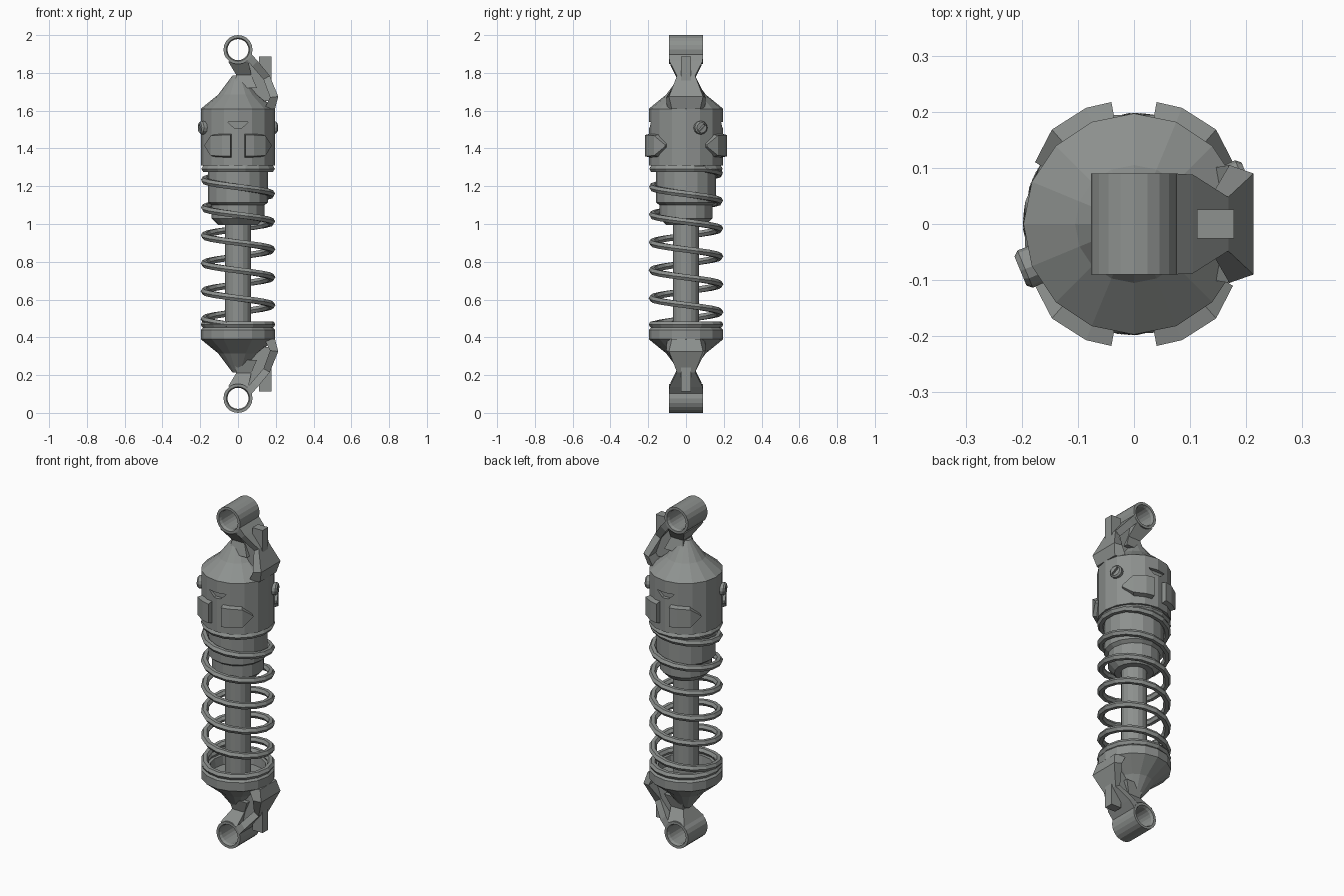
import bpy, bmesh
from math import sin, cos, pi, radians
from mathutils import Matrix, Vector

if "Cube" in bpy.data.objects:
    bpy.data.objects.remove(bpy.data.objects["Cube"])

grey = bpy.data.materials.new("steel_grey")
grey.use_nodes = True
colour = (0.27, 0.285, 0.275, 1)
grey.diffuse_color = colour
grey.node_tree.nodes["Principled BSDF"].inputs["Base Color"].default_value = colour


def make(name, verts, faces, matrix=None):
    bm = bmesh.new()
    vs = [bm.verts.new(v) for v in verts]
    for f in faces:
        bm.faces.new([vs[i] for i in f])
    bmesh.ops.remove_doubles(bm, verts=bm.verts, dist=1e-5)
    if matrix:
        bm.transform(matrix)
    bmesh.ops.recalc_face_normals(bm, faces=bm.faces)
    mesh = bpy.data.meshes.new(name)
    bm.to_mesh(mesh)
    bm.free()
    mesh.materials.append(grey)
    obj = bpy.data.objects.new(name, mesh)
    bpy.context.collection.objects.link(obj)
    return obj


def loft(name, rings, matrix=None, closed=False):
    """Skin a row of equal-sized rings, capped unless closed."""
    n, m = len(rings[0]), len(rings)
    faces = [(i * n + j, i * n + (j + 1) % n,
              (i + 1) % m * n + (j + 1) % n, (i + 1) % m * n + j)
             for i in range(m if closed else m - 1) for j in range(n)]
    if not closed:
        faces += [tuple(range(n)), tuple(range((m - 1) * n, m * n))]
    return make(name, [v for r in rings for v in r], faces, matrix)


def lathe(name, profile, sides=16, matrix=None, closed=False):
    rings = [[(r * cos(2 * pi * k / sides), r * sin(2 * pi * k / sides), z)
              for k in range(sides)] for r, z in profile]
    return loft(name, rings, matrix, closed)


def slab(name, outline, y0, y1, matrix=None):
    return loft(name, [[(x, y, z) for x, z in outline] for y in (y0, y1)], matrix)


def box(name, lo, hi, matrix=None):
    return slab(name, [(lo[0], lo[2]), (hi[0], lo[2]), (hi[0], hi[2]), (lo[0], hi[2])],
                lo[1], hi[1], matrix)


def carve(target, cutter):
    mod = target.modifiers.new("cut", 'BOOLEAN')
    mod.operation, mod.object, mod.solver = 'DIFFERENCE', cutter, 'EXACT'
    bpy.context.view_layer.objects.active = target
    bpy.ops.object.modifier_apply(modifier=mod.name)
    bpy.data.objects.remove(cutter)


def strip(name, sections, matrix):
    """Strap from sections (outer x, z, inner x, z, outer and inner half widths)."""
    loft(name, [[(ox, -wo, oz), (ox, wo, oz), (ix, wi, iz), (ix, -wi, iz)]
                for ox, oz, ix, iz, wo, wi in sections], matrix)


# End mounts: the lower one is the upper one mirrored about the middle height
flip = Matrix.Translation((0, 0, 2)) @ Matrix.Diagonal((1, 1, -1, 1))
for side, m in (("upper", Matrix()), ("lower", flip)):
    along_y = m @ Matrix.Translation((0, 0, 1.923)) @ Matrix.Rotation(pi / 2, 4, 'X')
    lathe(side + "_eye", [(0.062, -0.09), (0.077, -0.09), (0.077, 0.09), (0.062, 0.09),
                          (0.056, 0.075), (0.056, -0.075)], 20, along_y, True)
    lathe(side + "_cone", [(0.197, 1.61), (0.105, 1.685), (0.03, 1.785)], 16, m)
    # Waisted neck under the eye
    loft(side + "_neck", [[(x0, -w, z), (x1, -w, z), (x1, w, z), (x0, w, z)]
                          for x0, x1, w, z in ((-0.052, 0.055, 0.09, 1.86),
                                               (-0.01, 0.07, 0.04, 1.79),
                                               (-0.02, 0.1, 0.06, 1.72))], m)
    # Hourglass strap, thin web, and locating pin
    strip(side + "_strap", [(0.071, 1.9, 0.045, 1.868, 0.09, 0.09),
                            (0.105, 1.862, 0.075, 1.835, 0.088, 0.08),
                            (0.168, 1.785, 0.135, 1.765, 0.048, 0.045),
                            (0.213, 1.675, 0.17, 1.67, 0.09, 0.105),
                            (0.196, 1.61, 0.14, 1.61, 0.075, 0.1)], m)
    slab(side + "_web", [(0, 1.66), (0.18, 1.65), (0.2, 1.68), (0.15, 1.78),
                         (0.07, 1.87), (0.02, 1.8)], -0.035, 0.035, m)
    box(side + "_pin", (0.112, -0.026, 1.7), (0.178, 0.026, 1.888), m)

# Reservoir body with a wedge-shaped notch front and back
body = lathe("body", [(0.15, 1.31), (0.197, 1.31), (0.197, 1.61), (0.1, 1.61)])
notch = [(-0.055, 1.54), (0.055, 1.54), (0.02, 1.508), (-0.02, 1.508)]
for s in (-1, 1):
    carve(body, slab("notch_cutter", notch, s * 0.175, s * 0.25))

# Four raised arrow-shaped pads wrapped round the body
pad = [(79.5, 0.221, 0.066), (67.5, 0.224, 0.066), (49, 0.223, 0.062), (32, 0.208, 0.014)]
for sx in (-1, 1):
    for sy in (-1, 1):
        rings = []
        for deg, r, h in pad:
            c, s = sx * cos(radians(deg)), sy * sin(radians(deg))
            rings.append([(c * q, s * q, 1.415 + k) for q, k in
                          ((r, h - 0.01), (r, 0.01 - h), (0.18, -h), (0.18, h))])
        loft(f"pad_{'left' if sx > 0 else 'right'}_{'back' if sy > 0 else 'front'}", rings)

# Two cross-head screws on opposite sides
for name, deg in (("left_screw", 22.5), ("right_screw", 202.5)):
    m = (Matrix.Rotation(radians(deg), 4, 'Z') @ Matrix.Translation((0, 0, 1.51))
         @ Matrix.Rotation(pi / 2, 4, 'Y'))
    screw = lathe(name, [(0.035, 0.18), (0.036, 0.21), (0.028, 0.219)], 12, m)
    for a in (pi / 4, -pi / 4):
        carve(screw, box("slot_cutter", (-0.023, -0.006, 0.208), (0.023, 0.006, 0.25),
                         m @ Matrix.Rotation(a, 4, 'Z')))

# Stepped sleeve and piston rod
lathe("sleeve", [(0.16, 1.33), (0.16, 1.115), (0.14, 1.1), (0.14, 1.03), (0.105, 0.995)])
lathe("piston_rod", [(0.07, 0.36), (0.07, 1.05)])

# Lower spring cup with a sunken floor
lathe("spring_cup", [(0.1, 0.39), (0.197, 0.39), (0.197, 0.44), (0.185, 0.452),
                     (0.15, 0.452), (0.145, 0.4), (0.06, 0.4)])

# Coil spring, with a flat closed turn at each end
top, bottom, pitch, start = 1.292, 0.468, 0.147, 33
turns = (top - bottom) / pitch
steps = int((turns + 2) * 16)
rings = []
for i in range(steps + 1):
    t = (turns + 2) * i / steps - 1
    z = top - pitch * min(max(t, 0), turns)
    a = radians(start) + 2 * pi * t
    rings.append([((0.178 + 0.02 * cos(b)) * cos(a), (0.178 + 0.02 * cos(b)) * sin(a),
                   z + 0.019 * sin(b)) for b in [k * pi / 3 for k in range(6)]])
loft("coil_spring", rings)
